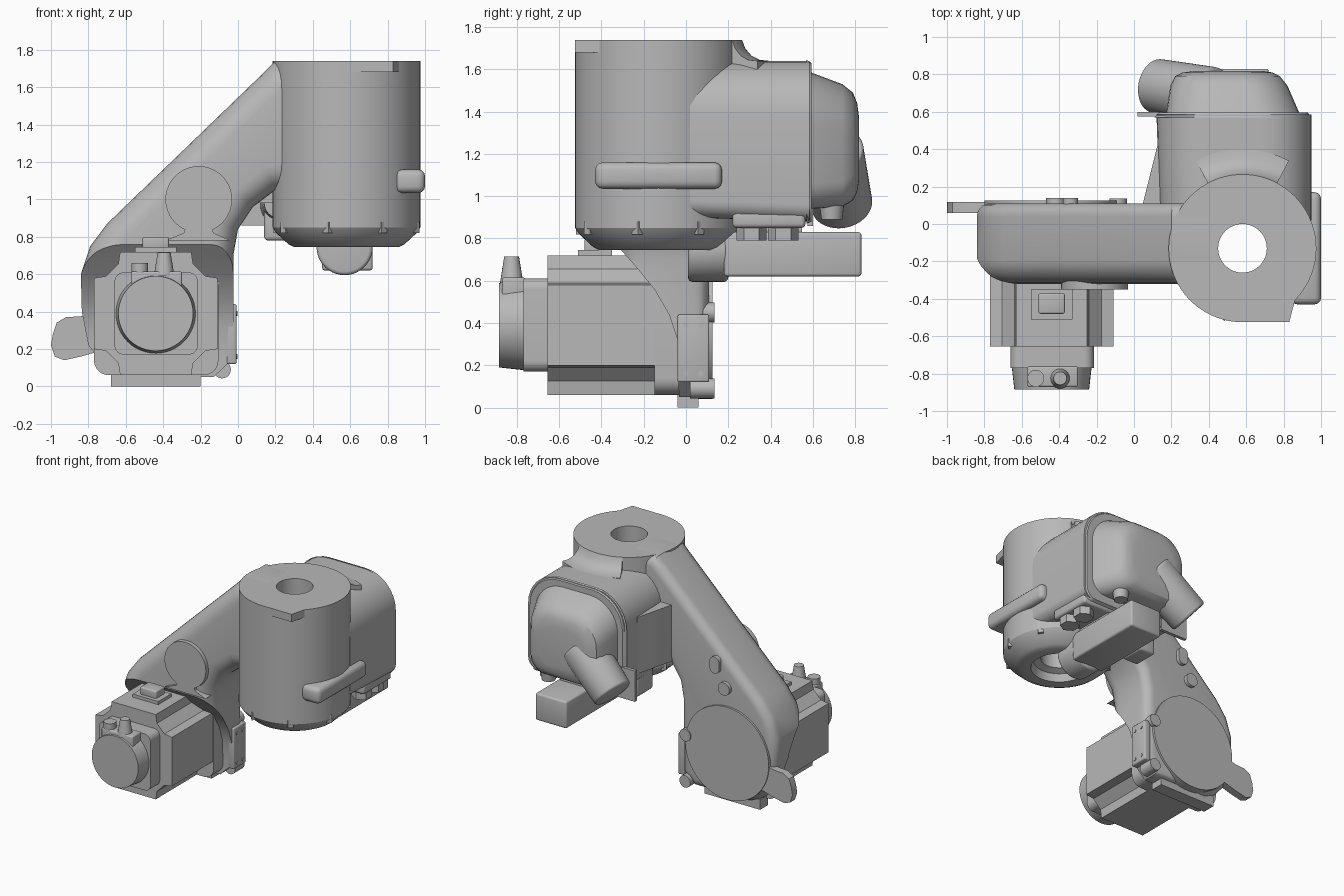
import bpy, bmesh, math
from mathutils import Vector, Matrix

cube = bpy.data.objects.get("Cube")
if cube:
    bpy.data.objects.remove(cube)

grey = bpy.data.materials.new("cast_grey")
grey.use_nodes = True
GREY = (0.48, 0.48, 0.48, 1)
grey.diffuse_color = GREY
grey.node_tree.nodes["Principled BSDF"].inputs["Base Color"].default_value = GREY


def shade(me):
    for p in me.polygons:
        p.use_smooth = True
    me.set_sharp_from_angle(angle=math.radians(32))


def add(name, bm):
    bmesh.ops.recalc_face_normals(bm, faces=bm.faces[:])
    me = bpy.data.meshes.new(name)
    bm.to_mesh(me)
    bm.free()
    me.materials.append(grey)
    shade(me)
    ob = bpy.data.objects.new(name, me)
    bpy.context.scene.collection.objects.link(ob)
    return ob


def bevel(bm, edges, width, segments):
    bmesh.ops.bevel(bm, geom=edges, offset=width, offset_type='OFFSET', segments=segments,
                    profile=0.5, affect='EDGES', clamp_overlap=False)


def prism(name, pts, axis, lo, hi, lo_bevel=0, hi_bevel=0):
    """Extrude a flat outline along one axis, rounding either end."""
    k = "xyz".index(axis)
    bm = bmesh.new()
    rings = []
    for d in (lo, hi):
        ring = []
        for a, b in pts:
            co = [a, b]
            co.insert(k, d)
            ring.append(bm.verts.new(co))
        bm.faces.new(ring)
        rings.append(ring)
    n = len(pts)
    for i in range(n):
        j = (i + 1) % n
        bm.faces.new((rings[0][i], rings[0][j], rings[1][j], rings[1][i]))
    bmesh.ops.recalc_face_normals(bm, faces=bm.faces[:])
    for d, width in ((lo, lo_bevel), (hi, hi_bevel)):
        if width:
            edges = [e for e in bm.edges if all(abs(v.co[k] - d) < 1e-5 for v in e.verts)]
            bevel(bm, edges, width, 6)
    return add(name, bm)


def box(name, x, y, z, width=0):
    bm = bmesh.new()
    lo, hi = Vector((x[0], y[0], z[0])), Vector((x[1], y[1], z[1]))
    m = Matrix.Translation((lo + hi) / 2) @ Matrix.Diagonal((*(hi - lo), 1))
    bmesh.ops.create_cube(bm, size=1, matrix=m)
    if width:
        bevel(bm, bm.edges[:], width, 3)
    return add(name, bm)


def cyl(name, p0, p1, r, r2=None, n=40, soft=0):
    p0, p1 = Vector(p0), Vector(p1)
    d = p1 - p0
    m = Matrix.Translation((p0 + p1) / 2) @ d.to_track_quat('Z', 'Y').to_matrix().to_4x4()
    bm = bmesh.new()
    bmesh.ops.create_cone(bm, cap_ends=True, segments=n, radius1=r,
                          radius2=r if r2 is None else r2, depth=d.length, matrix=m)
    if soft:
        bevel(bm, [e for e in bm.edges if any(len(f.verts) > 4 for f in e.link_faces)], soft, 4)
    return add(name, bm)


def lathe(name, profile, cx, cy, a0=0, a1=360, steps=72):
    """Turn a closed radius/height outline about a vertical axis."""
    full = a1 - a0 == 360
    bm = bmesh.new()
    rings = []
    for i in range(steps if full else steps + 1):
        a = math.radians(a0 + (a1 - a0) * i / steps)
        rings.append([bm.verts.new((cx + r * math.cos(a), cy + r * math.sin(a), z)) for r, z in profile])
    n = len(profile)
    for i in range(steps):
        s, t = rings[i], rings[(i + 1) % len(rings)]
        for j in range(n):
            bm.faces.new((s[j], s[(j + 1) % n], t[(j + 1) % n], t[j]))
    if not full:
        bm.faces.new(rings[0])
        bm.faces.new(rings[-1])
    return add(name, bm)


def loft(name, sections):
    """Join rounded rectangles (y, x0, x1, z0, z1, top radius, bottom radius)."""
    bm = bmesh.new()
    rings = []
    for y, x0, x1, z0, z1, rt, rb in sections:
        corners = ((x1 - rt, z1 - rt, rt), (x0 + rt, z1 - rt, rt),
                   (x0 + rb, z0 + rb, rb), (x1 - rb, z0 + rb, rb))
        ring = []
        for q, (cx, cz, r) in enumerate(corners):
            for s in range(9):
                a = math.pi / 2 * (q + s / 8)
                ring.append(bm.verts.new((cx + r * math.cos(a), y, cz + r * math.sin(a))))
        rings.append(ring)
    n = len(rings[0])
    for s, t in zip(rings, rings[1:]):
        for j in range(n):
            bm.faces.new((s[j], s[(j + 1) % n], t[(j + 1) % n], t[j]))
    bm.faces.new(rings[0])
    bm.faces.new(rings[-1])
    return add(name, bm)


# Sloping arm, with its lower front hollowed out for the motor
arm = prism("arm", [(0.2, 1.74), (0.14, 1.68), (-0.7, 0.87), (-0.79, 0.75), (-0.84, 0.6), (-0.835, 0.4),
                    (-0.8, 0.22), (-0.69, 0.09), (-0.6, 0.05), (-0.13, 0.05), (-0.025, 0.15), (-0.025, 0.7),
                    (0, 0.84), (0.08, 0.96), (0.2, 1.05), (0.4, 1.09), (0.4, 1.74)],
            'y', -0.32, 0.11, 0.13, 0.07)
cutter = prism("arm_cutter", [(-0.6, 0.77), (-0.33, 0.77), (-0.24, 0.67), (-0.15, 0.56), (-0.08, 0.44),
                              (-0.04, 0.32), (-0.03, -0.1), (-0.6, -0.1)], 'x', -1.1, 0.04)
cutter.hide_render = True
mod = arm.modifiers.new("hollow", 'BOOLEAN')
mod.operation, mod.solver, mod.object = 'DIFFERENCE', 'EXACT', cutter
graph = bpy.context.evaluated_depsgraph_get()
cut_mesh = bpy.data.meshes.new_from_object(arm.evaluated_get(graph))
arm.modifiers.clear()
arm.data = cut_mesh
shade(cut_mesh)
bpy.data.objects.remove(cutter)

# Hollow upright barrel
BX, BY = 0.58, -0.13
lathe("barrel", [(0.395, 1.74), (0.395, 0.85), (0.375, 0.82), (0.31, 0.76), (0.28, 0.745), (0.2, 0.745),
                 (0.18, 0.8), (0.13, 0.82), (0.13, 1.74)], BX, BY)
lathe("barrel_fillet", [(0.3, 1.74), (0.395, 1.74), (0.41, 1.7), (0.44, 1.665), (0.48, 1.645), (0.53, 1.64),
                        (0.53, 1.57), (0.3, 1.57)], BX, BY, 62, 118, 20)
prism("barrel_stop", [(0.53, -0.5), (0.57, -0.525), (0.83, -0.525), (0.86, -0.41), (0.6, -0.3)],
      'z', 1.68, 1.74)
for i in range(8):
    a = math.radians(i * 45 + 30)
    c = Vector((BX + 0.375 * math.cos(a), BY + 0.375 * math.sin(a), 0))
    cyl("barrel_clip", c + Vector((0, 0, 0.82)), c + Vector((0, 0, 0.88)), 0.028, n=4)
box("side_bumper", (0.84, 1.0), (-0.43, 0.17), (1.035, 1.16), 0.035)

# Rear housing, its rim and domed cover
loft("rear_housing", [(0.02, 0.14, 0.95, 0.9, 1.64, 0.26, 0.08), (0.585, 0.12, 0.95, 0.88, 1.64, 0.26, 0.08)])
prism("housing_web", [(0.04, 0.08), (0.09, 0.28), (0.125, 0.42), (0.3, 0.42), (0.3, 0.0), (0.04, 0.0)],
      'z', 0.98, 1.42)
loft("cover_rim", [(0.57, 0.11, 0.945, 0.87, 1.645, 0.27, 0.08), (0.595, 0.13, 0.93, 0.88, 1.63, 0.26, 0.08)])
loft("rear_cover", [(0.58, 0.17, 0.89, 0.94, 1.59, 0.24, 0.12), (0.74, 0.195, 0.82, 0.95, 1.53, 0.22, 0.12),
                    (0.79, 0.22, 0.78, 0.98, 1.49, 0.2, 0.12), (0.81, 0.26, 0.74, 1.02, 1.44, 0.18, 0.11),
                    (0.818, 0.31, 0.69, 1.07, 1.38, 0.15, 0.09)])
cyl("cable_outlet", (0.42, 0.68, 1.22), (0.11, 0.74, 0.95), 0.16, 0.145, soft=0.02)
box("outlet_flange", (0.02, 0.25), (0.575, 0.6), (0.86, 1.1))
cyl("cover_plug", (0.7, 0.69, 0.89), (0.7, 0.69, 1.02), 0.05, 0.065, 24)

# Parts under the housing
box("bolt_pad", (0.62, 0.93), (0.22, 0.565), (0.85, 0.93), 0.02)
for y in (0.31, 0.46):
    cyl("hex_bolt", (0.85, y, 0.79), (0.85, y, 0.87), 0.072, n=6)
box("lower_drive", (0.45, 0.72), (0.18, 0.83), (0.62, 0.83), 0.015)
box("drive_neck", (0.47, 0.7), (0.2, 0.55), (0.8, 0.92))
cyl("drive_elbow", (0.57, 0.01, 0.745), (0.57, 0.2, 0.745), 0.15, soft=0.02)
box("sensor_block", (0.14, 0.28), (0.2, 0.4), (0.78, 0.96), 0.02)

# Motor body with notched corners
MX, MZ = -0.44, 0.39
quarter = [(0.33, 0.19), (0.265, 0.2), (0.2, 0.265), (0.19, 0.33)]
outline = []
for sx, sz, step in ((1, 1, 1), (-1, 1, -1), (-1, -1, 1), (1, -1, -1)):
    outline += [(MX + sx * a, MZ + sz * b) for a, b in quarter[::step]]
prism("motor_body", outline, 'y', -0.655, -0.02)
loft("motor_flange", [(y, MX - 0.33, MX + 0.335, 0.06, 0.725, 0.08, 0.08) for y in (-0.15, -0.02)])
loft("motor_encoder", [(y, MX - 0.22, MX + 0.225, 0.17, 0.61, 0.05, 0.05) for y in (-0.77, -0.65)])
cyl("motor_cap", (MX, -0.885, MZ), (MX, -0.75, MZ), 0.2, 0.215, 48)
box("cap_block", (-0.57, -0.3), (-0.87, -0.76), (0.5, 0.615), 0.01)
cyl("cap_connector", (-0.395, -0.825, 0.59), (-0.395, -0.825, 0.715), 0.055, 0.035, 24)
cyl("cap_socket", (-0.525, -0.825, 0.59), (-0.525, -0.825, 0.66), 0.045, n=24)
box("motor_terminal_base", (-0.55, -0.33), (-0.51, -0.35), (0.7, 0.745))
box("motor_terminal", (-0.51, -0.37), (-0.48, -0.37), (0.73, 0.8), 0.01)

# Front boss on the arm
cyl("front_boss", (-0.21, -0.35, 1.0), (-0.21, -0.15, 1.0), 0.178, n=48)
prism("boss_neck", [(-0.39, 0.78), (-0.29, 0.82), (-0.27, 0.88), (-0.15, 0.88), (-0.13, 0.82), (-0.04, 0.78)],
      'y', -0.345, -0.15)

# Rear disc, tab, bosses and mounting plates on the lower arm
cyl("joint_disc", (MX, 0.05, 0.4), (MX, 0.125, 0.4), 0.36, n=64)
prism("side_tab", [(-0.7, 0.4), (-0.84, 0.375), (-0.92, 0.37), (-0.97, 0.34), (-0.99, 0.28), (-1.0, 0.22),
                   (-0.98, 0.16), (-0.93, 0.14), (-0.84, 0.16), (-0.7, 0.2)], 'y', 0.06, 0.118)
for z in (0.09, 0.45):
    cyl("corner_boss", (-0.085, 0.02, z), (-0.085, 0.135, z), 0.047, n=24)
cyl("round_pad", (-0.42, 0.08, 0.9), (-0.42, 0.138, 0.9), 0.05, n=24)
loft("oblong_pad", [(y, -0.38, -0.3, 1.0, 1.13, 0.038, 0.038) for y in (0.05, 0.138)])
box("foot_plate", (-0.68, -0.2), (-0.04, 0.06), (0, 0.08))
box("side_plate", (-0.06, -0.008), (-0.04, 0.11), (0.12, 0.44), 0.01)
for y in (0.0, 0.07):
    for z in (0.16, 0.39):
        cyl("plate_bolt", (-0.02, y, z), (-0.003, y, z), 0.013, n=16)
